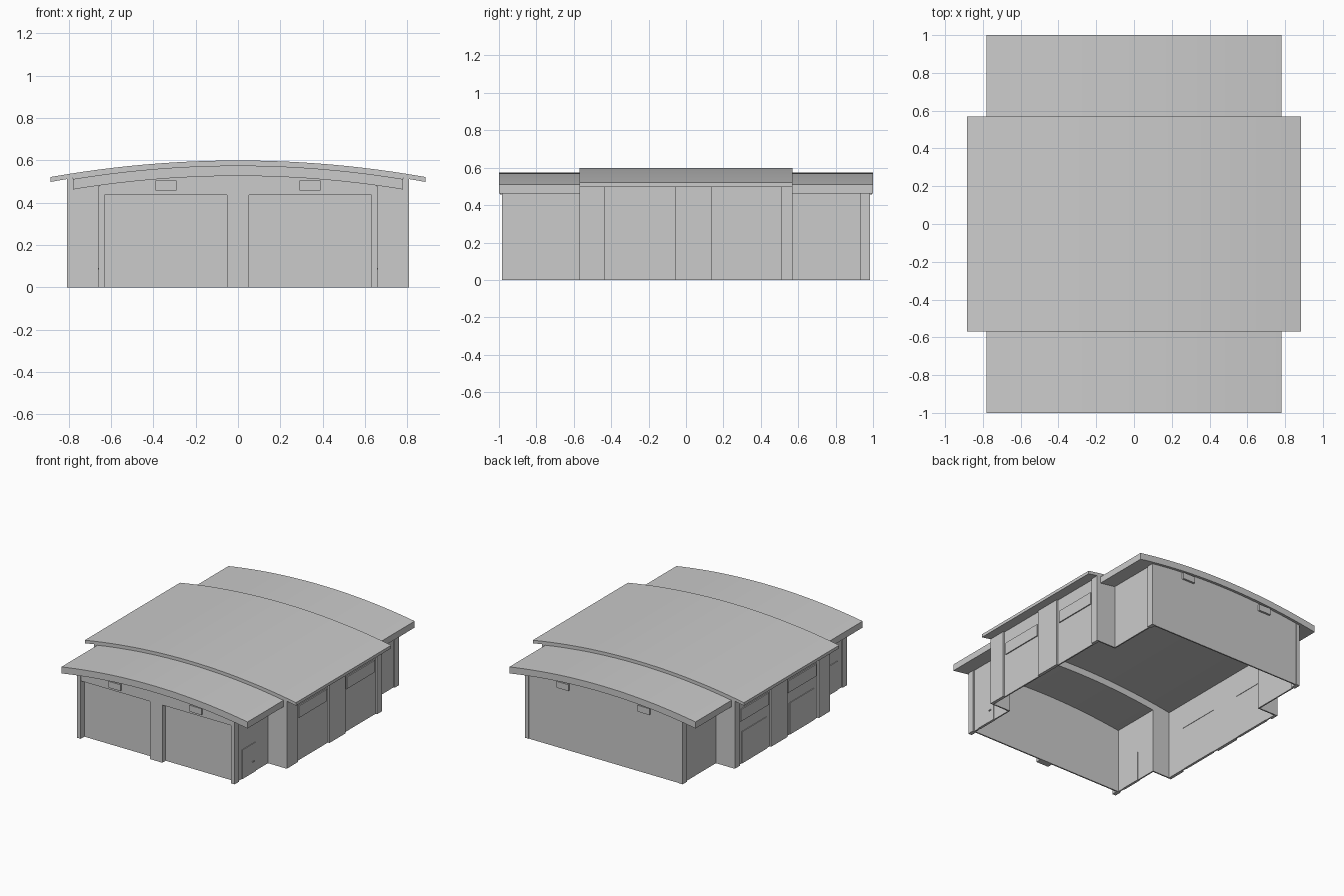
import bpy, bmesh, math

cube = bpy.data.objects.get("Cube")
if cube:
    bpy.data.objects.remove(cube, do_unlink=True)

grey = bpy.data.materials.new("plain_grey")
grey.use_nodes = True
COLOUR = (0.6, 0.6, 0.6, 1)
grey.diffuse_color = COLOUR
grey.node_tree.nodes["Principled BSDF"].inputs["Base Color"].default_value = COLOUR


def finish(name, bm):
    bmesh.ops.recalc_face_normals(bm, faces=bm.faces)
    mesh = bpy.data.meshes.new(name)
    bm.to_mesh(mesh)
    bm.free()
    mesh.materials.append(grey)
    obj = bpy.data.objects.new(name, mesh)
    bpy.context.collection.objects.link(obj)
    return obj


def box(name, x, y, z):
    """Box from (min, max) pairs."""
    bm = bmesh.new()
    bmesh.ops.create_cube(bm, size=1)
    for v in bm.verts:
        v.co = [(a + b) / 2 + c * (b - a) for (a, b), c in zip((x, y, z), v.co)]
    return finish(name, bm)


def arch(half, edge, crown, x):
    """Height of a shallow circular arc at x."""
    rise = crown - edge
    radius = (half * half + rise * rise) / (2 * rise)
    return crown - radius + math.sqrt(radius * radius - x * x)


def low(x):
    return arch(0.78, 0.462, 0.526, x)


def high(x):
    return arch(0.885, 0.498, 0.576, x)


def prism(name, half, y, bottom, top, steps=24):
    """Slab across x with bottom and top given as functions of x."""
    xs = [half * (2 * i / steps - 1) for i in range(steps + 1)]
    outline = [(x, bottom(x)) for x in xs] + [(x, top(x)) for x in reversed(xs)]
    bm = bmesh.new()
    face = bm.faces.new([bm.verts.new((x, y[0], z)) for x, z in outline])
    out = bmesh.ops.extrude_face_region(bm, geom=[face])
    for v in out["geom"]:
        if isinstance(v, bmesh.types.BMVert):
            v.co.y = y[1]
    obj = finish(name, bm)
    for p in obj.data.polygons:
        p.use_smooth = abs(p.normal.y) < 0.5
    bpy.context.view_layer.objects.active = obj
    obj.select_set(True)
    bpy.ops.object.shade_smooth_by_angle(angle=math.radians(30))
    obj.select_set(False)
    return obj


# Roofs
prism("main_roof", 0.885, (-0.57, 0.57), high, lambda x: high(x) + 0.023)
prism("front_roof", 0.78, (-1, -0.56), low, lambda x: low(x) + 0.049)
prism("back_roof", 0.78, (0.56, 1), low, lambda x: low(x) + 0.049)

# End walls under the arched roofs
prism("front_wall", 0.655, (-0.94, -0.93), lambda x: 0, lambda x: low(x) + 0.01)
prism("back_wall", 0.655, (0.97, 0.98), lambda x: 0, lambda x: low(x) + 0.01)
prism("front_header", 0.655, (-0.98, -0.935), lambda x: 0.437, lambda x: low(x) + 0.01)
box("front_centre_pillar", (-0.052, 0.052), (-0.98, -0.935), (0, 0.45))

# Strips closing the gap between low and high roofs
for end, y in (("front", (-0.57, -0.56)), ("back", (0.56, 0.57))):
    prism(end + "_roof_step", 0.78, y, lambda x: low(x) + 0.03, lambda x: high(x) + 0.005)

for side, s in (("left", 1), ("right", -1)):
    def part(name, x, y, z):
        return box(side + "_" + name, sorted((s * x[0], s * x[1])), y, z)

    for end, e in (("front", -1), ("back", 1)):
        def span(a, b):
            return sorted((e * a, e * b))
        # End section side walls, corner posts and return walls
        part(end + "_side_wall", (0.64, 0.65), span(0.56, 0.96), (0, 0.49))
        part(end + "_corner_post", (0.63, 0.66), span(0.932, 0.983), (0, 0.478))
        part(end + "_return_wall", (0.64, 0.805), span(0.56, 0.57), (0, 0.515))
        # Lamps under the eaves
        part(end + "_lamp", (0.29, 0.39), span(0.975, 0.995), (0.457, 0.505))

    # Middle section side wall with pillars beside the window bays
    part("main_wall", (0.785, 0.795), (-0.565, 0.565), (0, 0.515))
    for i, y in enumerate(((-0.57, -0.435), (-0.06, 0.135), (0.51, 0.57))):
        part(f"wall_pillar_{i + 1}", (0.785, 0.808), y, (0, 0.512))
    for i, y in enumerate(((-0.415, -0.08), (0.155, 0.49))):
        part(f"window_{i + 1}", (0.782, 0.803), y, (0.325, 0.415))
        if s < 0:
            part(f"wide_door_{i + 1}", (0.782, 0.800), (y[0] + 0.02, y[1] - 0.02), (0, 0.24))

    # Small side door with handle
    part("side_door", (0.637, 0.655), (-0.88, -0.72), (0, 0.22))
    part("door_handle", (0.65, 0.662), (-0.765, -0.745), (0.083, 0.09))
